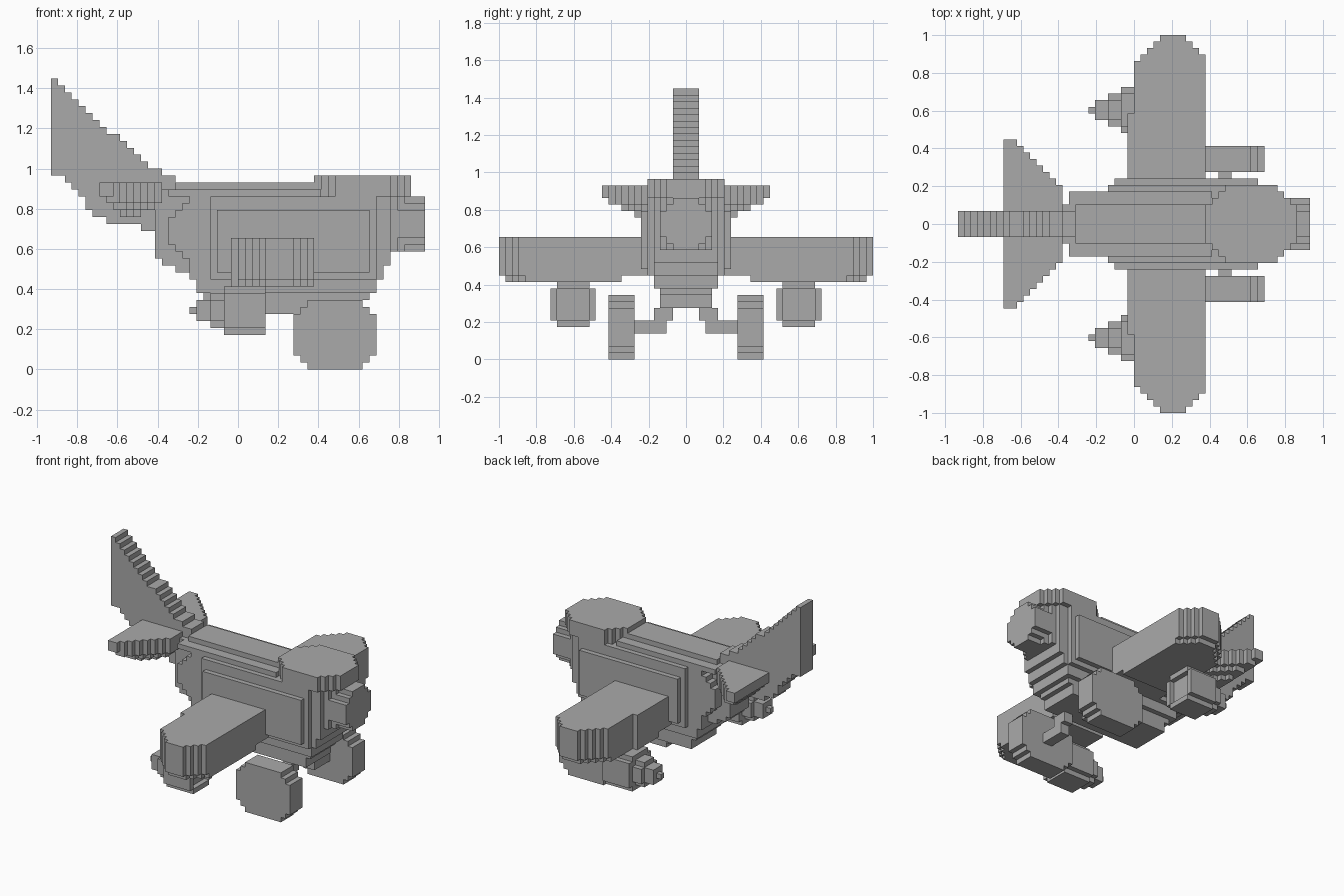
import bpy
import bmesh
from mathutils import Matrix, Vector

default_cube = bpy.data.objects.get("Cube")
if default_cube:
    bpy.data.objects.remove(default_cube, do_unlink=True)

# One block of the stepped style; all sizes below are counted in blocks
BLOCK = 1 / 29

grey = bpy.data.materials.new("plain grey")
grey.use_nodes = True
colour = (0.4, 0.4, 0.4, 1)
grey.diffuse_color = colour
grey.node_tree.nodes["Principled BSDF"].inputs["Base Color"].default_value = colour


class Part:
    """A named object collected from boxes; side = -1 mirrors it to the front."""

    def __init__(self, name, side=1):
        self.name, self.side, self.bm = name, side, bmesh.new()

    def box(self, x, y, z):
        low, high = Vector((x[0], y[0], z[0])), Vector((x[1], y[1], z[1]))
        centre, size = (low + high) / 2, high - low
        centre.y *= self.side
        place = Matrix.Translation(centre * BLOCK) @ Matrix.Diagonal((size * BLOCK).to_4d())
        bmesh.ops.create_cube(self.bm, size=1, matrix=place)

    def slab(self, x, half_width, z):
        self.box(x, (-half_width, half_width), z)

    def octagon(self, axis, span, centre, half, steps):
        """Prism along an axis whose corners are cut in single-block steps."""
        for k in range(steps + 1):
            a, b = half[0] - k, half[1] - (steps - k)
            ranges = [(centre[0] - a, centre[0] + a), (centre[1] - b, centre[1] + b)]
            ranges.insert("xyz".index(axis), span)
            self.box(*ranges)

    def finish(self):
        mesh = bpy.data.meshes.new(self.name)
        self.bm.to_mesh(mesh)
        self.bm.free()
        mesh.materials.append(grey)
        part = bpy.data.objects.new(self.name, mesh)
        bpy.context.collection.objects.link(part)


# Fuselage: nested slabs, widest in the middle of the sides
body = Part("fuselage")
body.slab((-3, 19), 7, (14, 23))
body.slab((-4, 20), 6, (13, 25))
body.slab((-6, 20), 5, (11, 25))
body.slab((-7, 21), 5, (13, 25))
body.slab((-7, 22), 5, (15, 25))
body.slab((-7, 23), 4, (17, 25))
body.slab((-7, 24), 3, (17, 25))
# Rounded rear shoulders and narrow tail end
for k in range(4):
    body.slab((k - 10, 0), 5, (18 - k, 22 + k))
for start, bottom in ((-12, 16), (-11, 15), (-9, 14), (-6, 13)):
    body.slab((start, 0), 3, (bottom, 26))
body.finish()

# Stepped ridge along the back
spine = Part("spine")
spine.slab((-10, 12), 5, (25, 26))
spine.slab((-11, 11), 3, (25, 26))
spine.slab((-9, 11), 3, (26, 27))
spine.finish()

# Raised rounded cap behind the nose
cap = Part("cockpit_cap")
cap.octagon("z", (25, 28), (18, 0), (7, 6), 3)
cap.finish()

# Nose disc
nose = Part("nose")
nose.octagon("x", (23, 27), (0, 21), (4, 4), 2)
nose.finish()

# Keel under the belly
keel = Part("keel")
keel.slab((-5, 19), 4, (10, 11))
keel.slab((-4, 9), 4, (8, 10))
keel.slab((9, 18), 4, (8, 10))
keel.finish()

# Tail fin: one column per block, sloping above and below
fin = Part("tail_fin")
bottoms = (28, 28, 27, 26, 25, 23, 22, 22) + (21,) * 5 + (20,) * 5
for i, bottom in enumerate(bottoms):
    top = 42 - i if i < 9 else max(43 - i, 29)
    if i > 15:
        top = 28
    fin.slab((i - 27, i - 26), 2, (bottom, top))
fin.finish()

for side, label in ((-1, "front"), (1, "back")):
    # Wing with a stepped round tip and a thinner lower layer
    wing = Part(label + "_wing", side)
    for k in range(5):
        chord = (k, min(11, 12 - k))
        wing.box(chord, (0, 25 + k), (13, 19))
        wing.box(chord, (10, 24 + k), (12, 13))
    wing.box((-1, 0), (0, 17), (13, 19))
    wing.box((-1, 0), (10, 17), (12, 13))
    wing.finish()

    # Tailplane, swept at the leading edge and tapering underneath
    tail = Part(label + "_tailplane", side)
    for row in range(2, 13):
        lead = min(-6 - row, -11)
        layers = ((13, 0, 0), (12, 1, 0), (10, 2, 1), (9, 3, 3))
        for depth, (reach, rear, front) in enumerate(layers):
            if row < reach and lead - front > rear - 20:
                bottom = 25 - depth
                tail.box((rear - 20, lead - front), (row, row + 1), (bottom, 27))
    tail.finish()

    # Engine pod: stepped tail cone, body and hollow front rim
    pod = Part(label + "_engine", side)
    hub = (17.5 * side, 8.5)
    pod.side = 1
    for start, end, radius in ((-7, -6, 0.5), (-6, -4, 1.5), (-4, -2, 2.5), (-2, 3, 3.5)):
        pod.octagon("x", (start, end), hub, (radius, radius), int(radius > 2))
    for s in (-1, 1):
        edge = sorted((2.5 * s, 3.5 * s))
        ring_y = [hub[0] + e for e in edge]
        ring_z = [hub[1] + e for e in edge]
        pod.box((3, 4), ring_y, (6, 11))
        pod.box((3, 4), (hub[0] - 2.5, hub[0] + 2.5), ring_z)
    pod.finish()

    # Wheel
    wheel = Part(label + "_wheel", side)
    wheel.octagon("y", (8, 12), (14, 5), (6, 5), 2)
    wheel.finish()

    # Bent wheel strut
    strut = Part(label + "_strut", side)
    strut.box((13, 15), (3, 8), (4, 6))
    strut.box((13, 15), (3, 5), (6, 8))
    strut.box((13, 15), (2, 4), (6, 11))
    strut.finish()
